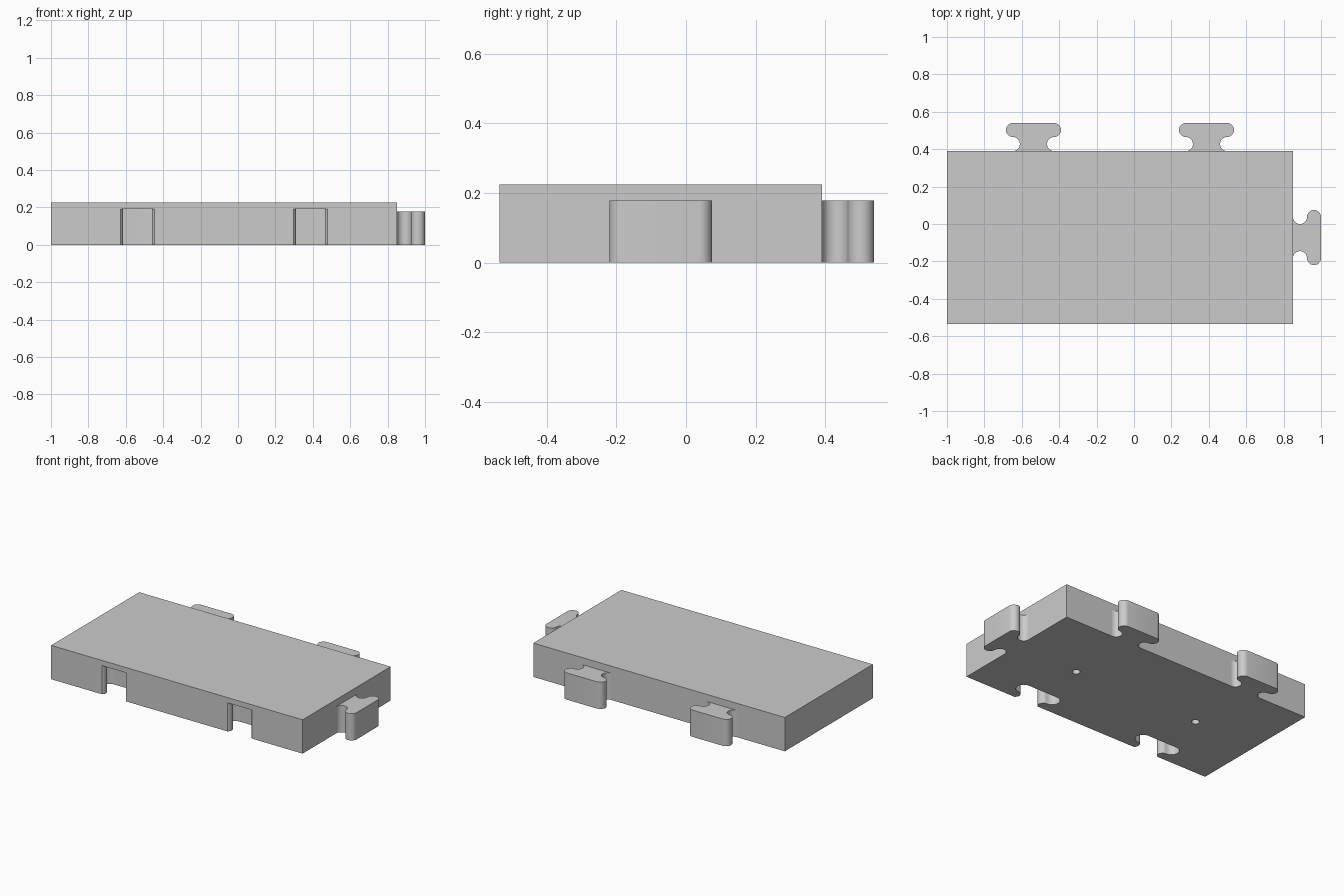
import bpy, bmesh
from math import cos, sin, radians, pi
from mathutils import Matrix

default = bpy.data.objects.get("Cube")
if default:
    bpy.data.objects.remove(default, do_unlink=True)

# Single grey material
grey = bpy.data.materials.new("plain grey")
grey.use_nodes = True
color = (0.6, 0.6, 0.6, 1)
grey.diffuse_color = color
grey.node_tree.nodes["Principled BSDF"].inputs["Base Color"].default_value = color

LEFT, RIGHT, FRONT, BACK = -1.0, 0.85, -0.535, 0.39
HEIGHT = 0.225
MID_X, MID_Y = (LEFT + RIGHT) / 2, (FRONT + BACK) / 2
JOINTS_X = (MID_X - 0.4625, MID_X + 0.4625)


def arc(u, v, radius, start, end, steps=12):
    angles = [radians(start + (end - start) * i / steps) for i in range(steps + 1)]
    return [(u + radius * cos(a), v + radius * sin(a)) for a in angles]


def mirrored(half):
    return half + [(-u, v) for u, v in reversed(half)]


def prism(name, outline, bottom, top, location=(0, 0), turn=0):
    """Extrude a flat outline from bottom to top, turned and placed."""
    bm = bmesh.new()
    face = bm.faces.new([bm.verts.new((u, v, bottom)) for u, v in outline])
    grown = bmesh.ops.extrude_face_region(bm, geom=[face])["geom"]
    verts = [g for g in grown if isinstance(g, bmesh.types.BMVert)]
    bmesh.ops.translate(bm, verts=verts, vec=(0, 0, top - bottom))
    bmesh.ops.recalc_face_normals(bm, faces=bm.faces)
    bm.transform(Matrix.Translation((*location, 0)) @ Matrix.Rotation(turn, 4, "Z"))
    mesh = bpy.data.meshes.new(name)
    bm.to_mesh(mesh)
    bm.free()
    mesh.materials.append(grey)
    obj = bpy.data.objects.new(name, mesh)
    bpy.context.collection.objects.link(obj)
    return obj


def smooth(obj):
    bpy.ops.object.select_all(action="DESELECT")
    obj.select_set(True)
    bpy.context.view_layer.objects.active = obj
    bpy.ops.object.shade_smooth_by_angle(angle=radians(35))


# Connector tab outline: waisted neck and rounded head
tab = mirrored(arc(0.11, 0.0375, 0.0375, 270, 90)[:-1]
               + arc(0.11, 0.1125, 0.0375, -90, 90))

# Matching socket outline, slightly looser, open towards the face
socket = mirrored([(0.09, -0.02)] + arc(0.11, 0.027, 0.0335, 233, 90)[:-1]
                  + arc(0.11, 0.1085, 0.048, -90, 90))

# Main slab
slab = prism("slab", [(LEFT, FRONT), (RIGHT, FRONT), (RIGHT, BACK), (LEFT, BACK)],
             0, HEIGHT)

# Tabs on the back and on the model's left end
tabs = [prism("back_tab", tab, 0, 0.178, (x, BACK)) for x in JOINTS_X]
tabs.append(prism("end_tab", tab, 0, 0.178, (RIGHT, MID_Y), -pi / 2))

# Sockets in the front and round holes underneath
cutters = []
for x in JOINTS_X:
    cutters.append(prism("socket_cutter", socket, -0.05, 0.19, (x, FRONT)))
    cutters.append(prism("hole_cutter", arc(0, 0, 0.024, 0, 360, 24)[:-1],
                         -0.05, 0.1, (x, MID_Y)))

bpy.context.view_layer.objects.active = slab
for cutter in cutters:
    cut = slab.modifiers.new("cut", "BOOLEAN")
    cut.operation = "DIFFERENCE"
    cut.solver = "EXACT"
    cut.object = cutter
    bpy.ops.object.modifier_apply(modifier=cut.name)
for cutter in cutters:
    bpy.data.objects.remove(cutter, do_unlink=True)

for obj in [slab] + tabs:
    smooth(obj)
